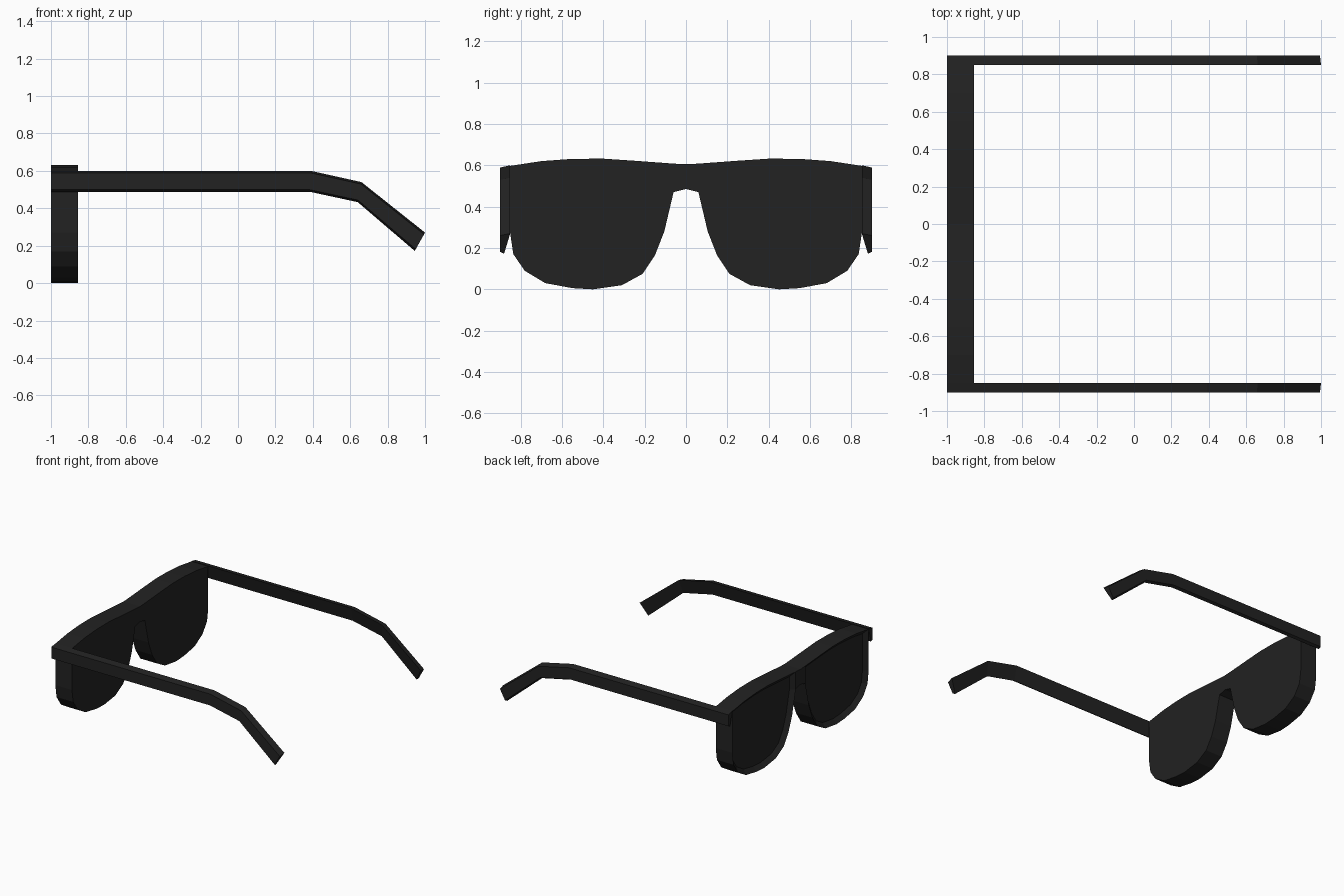
import bpy, bmesh

if "Cube" in bpy.data.objects:
    bpy.data.objects.remove(bpy.data.objects["Cube"])

black = bpy.data.materials.new("matte_black")
black.diffuse_color = (0.016, 0.016, 0.016, 1)
black.use_nodes = True
black.node_tree.nodes["Principled BSDF"].inputs["Base Color"].default_value = black.diffuse_color


def finish(bm, name):
    bmesh.ops.recalc_face_normals(bm, faces=bm.faces)
    mesh = bpy.data.meshes.new(name)
    bm.to_mesh(mesh)
    bm.free()
    mesh.materials.append(black)
    obj = bpy.data.objects.new(name, mesh)
    bpy.context.collection.objects.link(obj)
    return obj


# Front frame: half outline (y, z), split into the bridge and one eye shape
FRONT, BACK = -1.0, -0.855
top = [(0.06, .608), (0.25, .622), (0.4, .632), (0.55, .631), (0.7, .62), (0.85, .597)]
lower = [(0.85, .27), (0.835, .17), (0.78, .09), (0.68, .03), (0.55, .006), (0.45, 0),
         (0.31, .02), (0.21, .075), (0.15, .165), (0.105, .28), (0.06, .47)]
eye = top + lower
bridge = [(0.06, .608), (0.06, .47), (0, .485), (-0.06, .47), (-0.06, .608), (0, .605)]

bm = bmesh.new()
eyes = []
for outline in (eye, [(-y, z) for y, z in eye], bridge):
    face = bm.faces.new([bm.verts.new((BACK, y, z)) for y, z in outline])
    eyes.append(face)
bmesh.ops.remove_doubles(bm, verts=bm.verts, dist=0.001)
# Thicken towards the wearer's view
ext = bmesh.ops.extrude_face_region(bm, geom=bm.faces[:], use_keep_orig=True)
moved = [g for g in ext["geom"] if isinstance(g, bmesh.types.BMVert)]
bmesh.ops.translate(bm, verts=moved, vec=(FRONT - BACK, 0, 0))
bmesh.ops.recalc_face_normals(bm, faces=bm.faces)
# Sink the lenses behind a narrow rim
lenses = [f for f in bm.faces if len(f.verts) == len(eye)
          and f.calc_center_median().x < FRONT + 0.01]
bmesh.ops.inset_individual(bm, faces=lenses, thickness=0.035, use_even_offset=True)
for f in lenses:
    bmesh.ops.translate(bm, verts=f.verts[:], vec=(0.03, 0, 0))
finish(bm, "front_frame_with_lenses")

# Temple arms: wedge section swept along a bent path of (top x, top z, bottom x, bottom z)
path = [(-1, .60, -1, .488), (.39, .60, .385, .488),
        (.66, .54, .64, .433), (1.0, .27, .945, .172)]
section = [(0.85, 0.0), (0.90, 0.1), (0.90, 0.9), (0.88, 1.0)]  # y, share of height


def temple(name, side):
    bm = bmesh.new()
    rings = []
    for tx, tz, bx, bz in path:
        rings.append([bm.verts.new((tx + (bx - tx) * t, side * y, tz + (bz - tz) * t))
                      for y, t in section])
    n = len(section)
    for a, b in zip(rings, rings[1:]):
        for i in range(n):
            j = (i + 1) % n
            bm.faces.new((a[i], a[j], b[j], b[i]))
    bm.faces.new(rings[0])
    bm.faces.new(rings[-1])
    finish(bm, name)


temple("left_temple_arm", 1)
temple("right_temple_arm", -1)
